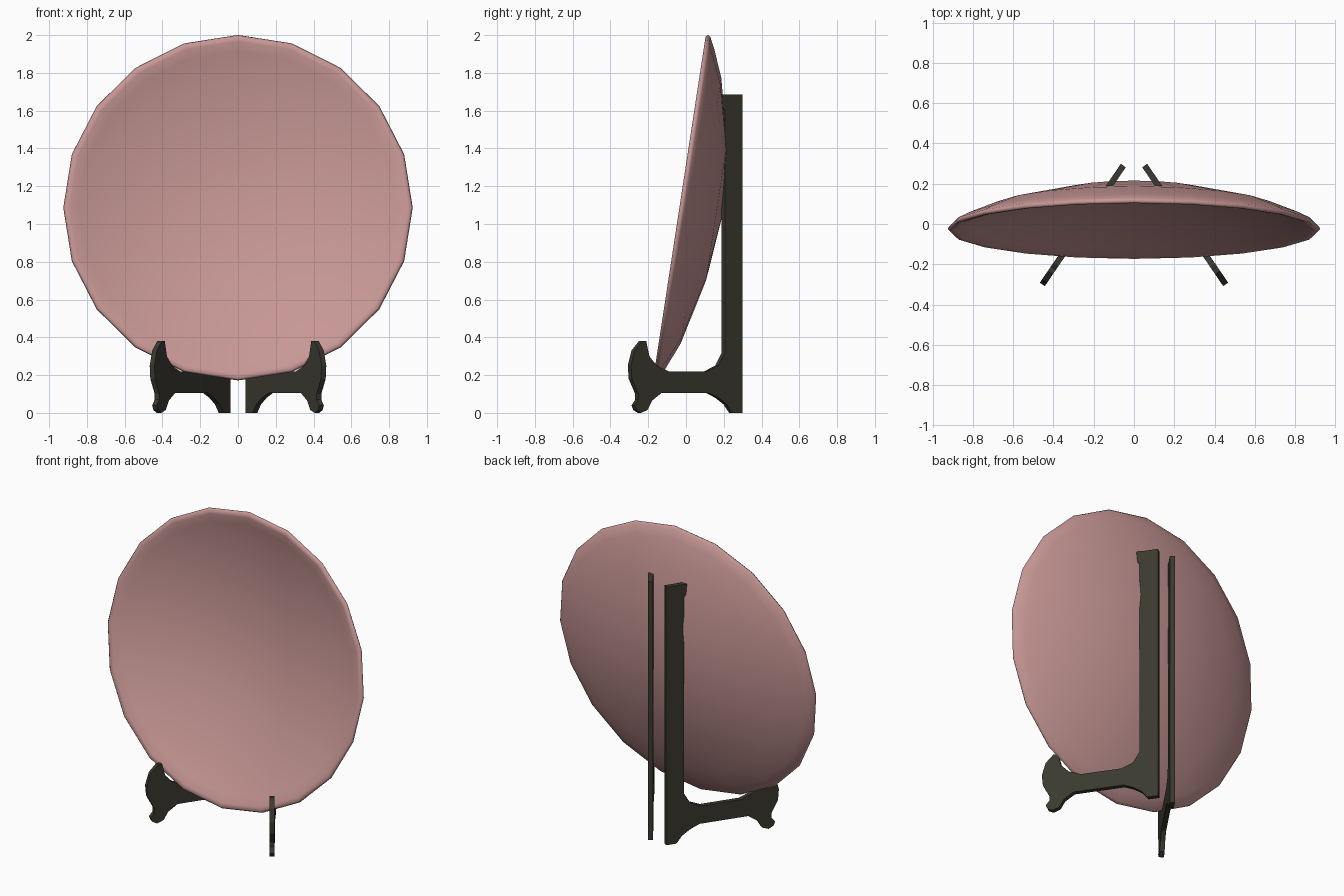
import bpy
import bmesh
from math import radians, tau
from mathutils import Matrix, Vector

default = bpy.data.objects.get("Cube")
if default:
    bpy.data.objects.remove(default, do_unlink=True)


def make_material(name, rgb):
    mat = bpy.data.materials.new(name)
    mat.use_nodes = True
    colour = (*rgb, 1)
    mat.diffuse_color = colour
    bsdf = mat.node_tree.nodes["Principled BSDF"]
    bsdf.inputs["Base Color"].default_value = colour
    bsdf.inputs["Roughness"].default_value = 0.6
    return mat


def finish(name, bm, mat, smooth=False):
    bmesh.ops.recalc_face_normals(bm, faces=bm.faces[:])
    for face in bm.faces:
        face.smooth = smooth
    mesh = bpy.data.meshes.new(name)
    bm.to_mesh(mesh)
    bm.free()
    mesh.materials.append(mat)
    obj = bpy.data.objects.new(name, mesh)
    bpy.context.collection.objects.link(obj)
    return obj


pink = make_material("dusty pink glaze", (0.57, 0.31, 0.30))
dark = make_material("dark stained wood", (0.043, 0.041, 0.029))

# Plate: radius and depth profile, from the back centre over the rim to the front centre
plate_profile = [
    (0, 0.212), (0.36, 0.178), (0.71, 0.096), (0.86, 0.034),
    (0.915, 0.006), (0.925, -0.008), (0.915, -0.02), (0.89, -0.016),
    (0.84, 0.004), (0.70, 0.06), (0.36, 0.14), (0, 0.172),
]
bm = bmesh.new()
ring = [bm.verts.new((r, 0, d)) for r, d in plate_profile]
edges = [bm.edges.new(pair) for pair in zip(ring, ring[1:])]
bmesh.ops.spin(bm, geom=ring + edges, cent=(0, 0, 0), axis=(0, 0, 1),
               angle=tau, steps=20, use_duplicate=False)
bmesh.ops.remove_doubles(bm, verts=bm.verts[:], dist=0.0005)
lean = Matrix.Translation((0, -0.015, 1.085)) @ Matrix.Rotation(radians(-98.7), 4, "X")
bm.transform(lean)
finish("plate", bm, pink, smooth=True)

# Stand half: upright with top hook, cradle, front claw and two feet
stand_profile = [
    (0.30, 0), (0.30, 1.685), (0.175, 1.685), (0.175, 1.64), (0.205, 1.60),
    (0.205, 0.32), (0.17, 0.25), (0.11, 0.22), (-0.10, 0.22),
    (-0.165, 0.25), (-0.205, 0.30), (-0.222, 0.38), (-0.245, 0.38),
    (-0.285, 0.33), (-0.305, 0.25), (-0.30, 0.18), (-0.265, 0.10),
    (-0.265, 0.07), (-0.285, 0.04), (-0.275, 0.015), (-0.25, 0),
    (-0.215, 0.015), (-0.19, 0.065), (-0.14, 0.105), (0.12, 0.105),
    (0.17, 0.08), (0.215, 0.045), (0.245, 0),
]
forward = Vector((0.563, -0.826, 0))
sideways = Vector((0.826, 0.563, 0))
thickness = 0.03


def stand_half(name, side):
    bm = bmesh.new()
    start = Vector((0.2525, -0.0025, 0)) - sideways * thickness / 2
    points = [start - forward * (y * 1.18) + Vector((0, 0, z)) for y, z in stand_profile]
    face = bm.faces.new([bm.verts.new(p) for p in points])
    grown = bmesh.ops.extrude_face_region(bm, geom=[face])["geom"]
    verts = [v for v in grown if isinstance(v, bmesh.types.BMVert)]
    bmesh.ops.translate(bm, verts=verts, vec=sideways * thickness)
    bm.transform(Matrix.Diagonal((side, 1, 1, 1)))
    finish(name, bm, dark)


stand_half("left_stand", 1)
stand_half("right_stand", -1)
